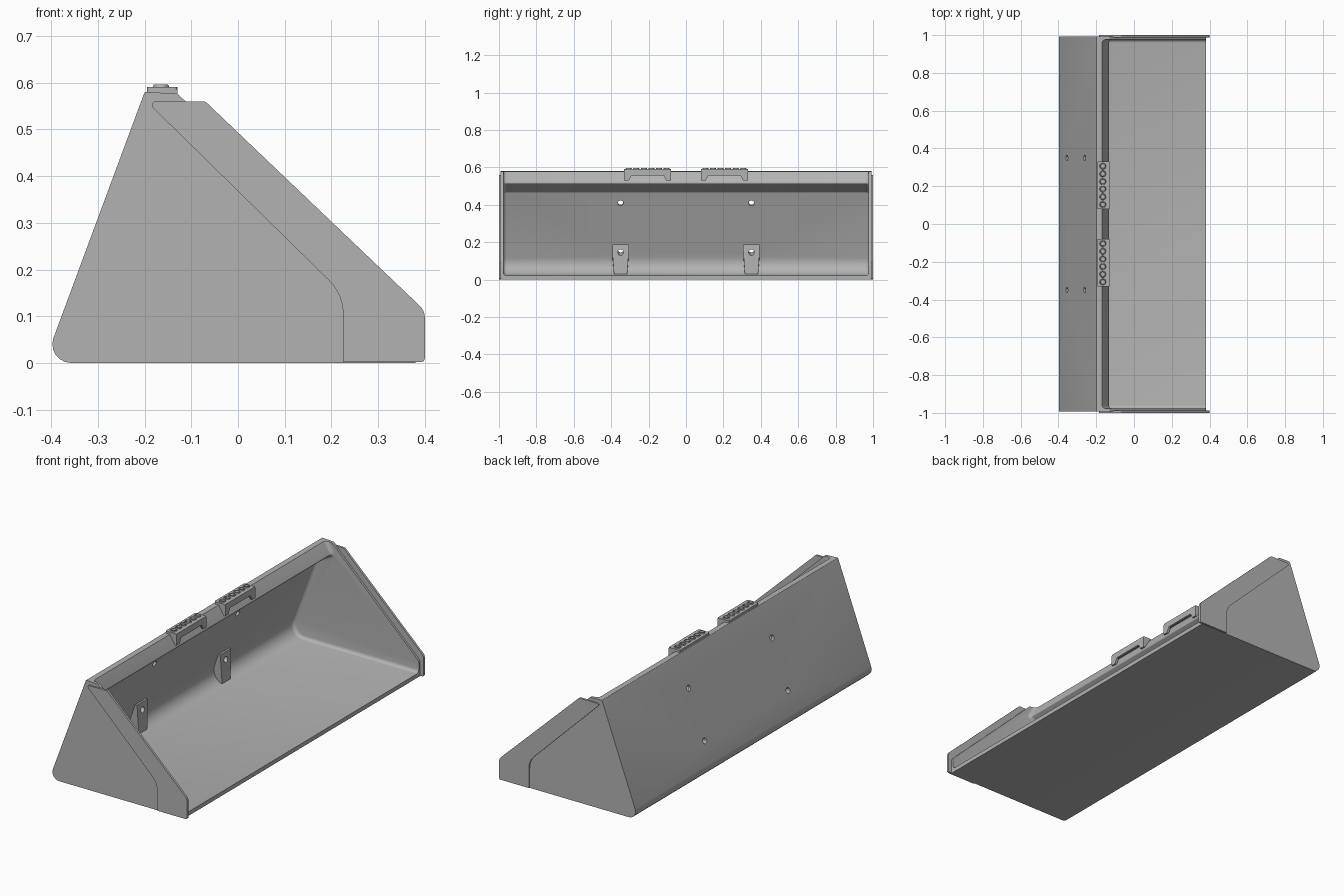
import bpy, bmesh, math
from mathutils import Vector

if "Cube" in bpy.data.objects:
    bpy.data.objects.remove(bpy.data.objects["Cube"])

steel = bpy.data.materials.new("grey_steel")
steel.diffuse_color = (0.45, 0.45, 0.45, 1)
steel.use_nodes = True
steel.node_tree.nodes["Principled BSDF"].inputs["Base Color"].default_value = steel.diffuse_color


def rounded(corners, steps=6):
    """Polygon from (u, v, radius) corners, with arcs where radius > 0."""
    out, n = [], len(corners)
    for i, (u, v, r) in enumerate(corners):
        p = Vector((u, v))
        if r == 0:
            out.append(p)
            continue
        a = (Vector(corners[i - 1][:2]) - p).normalized()
        b = (Vector(corners[(i + 1) % n][:2]) - p).normalized()
        half = a.angle(b) / 2
        t = r / math.tan(half)
        c = p + (a + b).normalized() * (r / math.sin(half))
        s, e = p + a * t - c, p + b * t - c
        ang = s.angle_signed(e)
        for k in range(steps + 1):
            f = -ang * k / steps
            out.append(c + Vector((s.x * math.cos(f) - s.y * math.sin(f),
                                   s.x * math.sin(f) + s.y * math.cos(f))))
    return out


def prism(name, pts, lo, hi, axis="y", bevel=0):
    """Extrude a profile: (x, z) along y, (y, z) along x, (x, y) along z."""
    place = {"y": lambda u, v, d: (u, d, v),
             "x": lambda u, v, d: (d, u, v),
             "z": lambda u, v, d: (u, v, d)}[axis]
    bm = bmesh.new()
    rings = [[bm.verts.new(place(p[0], p[1], d)) for p in pts] for d in (lo, hi)]
    caps = [bm.faces.new(r) for r in rings]
    n = len(pts)
    for i in range(n):
        j = (i + 1) % n
        bm.faces.new((rings[0][i], rings[0][j], rings[1][j], rings[1][i]))
    bmesh.ops.recalc_face_normals(bm, faces=bm.faces)
    if bevel:
        edges = {e for f in caps for e in f.edges}
        bmesh.ops.bevel(bm, geom=list(edges), offset=bevel, segments=4,
                        profile=0.5, affect="EDGES")
    return finish(name, bm)


def finish(name, bm):
    me = bpy.data.meshes.new(name)
    bm.to_mesh(me)
    bm.free()
    me.materials.append(steel)
    ob = bpy.data.objects.new(name, me)
    bpy.context.collection.objects.link(ob)
    return ob


def cylinder(name, centre, direction, radius, depth, sides=20):
    bm = bmesh.new()
    bmesh.ops.create_cone(bm, cap_ends=True, segments=sides, radius1=radius,
                          radius2=radius, depth=depth)
    rot = Vector(direction).to_track_quat("Z", "Y").to_matrix()
    bmesh.ops.rotate(bm, verts=bm.verts, matrix=rot)
    bmesh.ops.translate(bm, verts=bm.verts, vec=centre)
    return finish(name, bm)


def cut(target, cutters):
    bpy.context.view_layer.objects.active = target
    for c in cutters:
        m = target.modifiers.new("cut", "BOOLEAN")
        m.operation, m.solver, m.object = "DIFFERENCE", "EXACT", c
        bpy.ops.object.modifier_apply(modifier=m.name)


def wall_x(z):
    """Outer face of the sloping back wall."""
    return -0.415 + z * 0.3704


# Bucket shell: solid wedge hollowed by a cavity that leaves the top beam
shell = prism("bucket_shell", rounded([
    (-0.415, 0, 0.04), (0.38, 0, 0), (0.38, 0.082, 0.02),
    (-0.13, 0.577, 0.006), (-0.2, 0.58, 0.003)]), -0.992, 0.992)
cavity = prism("cavity_cutter", rounded([
    (wall_x(0.022) + 0.017, 0.022, 0.07), (0.7, 0.022, 0), (0.7, 0.7, 0),
    (-0.244, 0.7, 0), (-0.13, 0.515, 0.008),
    (wall_x(0.47) + 0.017, 0.468, 0.012)]), -0.977, 0.977, bevel=0.018)
cut(shell, [cavity])

# Lower mounting brackets, narrower at the foot
brackets = []
for s in (-1, 1):
    b = prism("mounting_bracket", [
        (-0.342, 0.187), (-0.318, 0.187), (-0.316, 0.15),
        (-0.314, 0.03), (-0.36, 0.035), (-0.36, 0.13)],
        s * 0.35 - 0.044, s * 0.35 + 0.044)
    for v in b.data.vertices:
        if v.co.z < 0.1:
            v.co.y = s * 0.35 + (v.co.y - s * 0.35) * 0.8
    brackets.append(b)

# Bolt holes through the back wall and brackets
holes = [cylinder("bolt_hole_cutter", (wall_x(z), s * 0.35, z),
                  (0.3704 * -2.7, 0, 0.3704), 0.015, 0.16)
         for s in (-1, 1) for z in (0.16, 0.415)]
cut(shell, holes)
for b in brackets:
    cut(b, holes)

# Reinforcing side cutters on both ends
cutter_shape = rounded([
    (-0.196, 0.56, 0.008), (-0.07, 0.56, 0.012), (0.4, 0.112, 0.035),
    (0.4, 0.002, 0.008), (0.225, 0.002, 0), (0.225, 0.147, 0.1)])
for s in (-1, 1):
    prism("side_cutter", cutter_shape, *sorted((s * 0.988, s * 1.0)))

# Step treads on the top beam
trash = [cavity] + holes
for s in (-1, 1):
    yc = s * 0.205
    ys = [yc + (i - 2.5) * 0.0405 for i in range(6)]
    tread = prism("step_tread", rounded([
        (-0.195, yc - 0.126, 0.006), (-0.13, yc - 0.126, 0.006),
        (-0.13, yc + 0.126, 0.006), (-0.195, yc + 0.126, 0.006)], 3),
        0.578, 0.591, "z")
    studs = [cylinder("stud_hole_cutter", (-0.165, y, 0.59), (0, 0, 1), 0.011, 0.016)
             for y in ys]
    cut(tread, studs)
    trash += studs
    # Raised grip rings
    for y in ys:
        bm = bmesh.new()
        n, loops = 20, []
        for r, z in ((0.018, 0.589), (0.0155, 0.596), (0.0125, 0.596), (0.011, 0.589)):
            loops.append([bm.verts.new((-0.165 + r * math.cos(k * math.tau / n),
                                        y + r * math.sin(k * math.tau / n), z))
                          for k in range(n)])
        for a, b in zip(loops, loops[1:]):
            for k in range(n):
                j = (k + 1) % n
                bm.faces.new((a[k], a[j], b[j], b[k]))
        finish("grip_ring", bm)
    # Front plate with a hand slot, and end cheeks
    prism("step_front", [(yc + a, z) for a, z in (
        (-0.126, 0.53), (-0.1, 0.53), (-0.085, 0.558), (0.085, 0.558),
        (0.1, 0.53), (0.126, 0.53), (0.126, 0.585), (0.12, 0.591),
        (-0.12, 0.591), (-0.126, 0.585))], -0.142, -0.13, "x")
    for e in (-1, 1):
        y0, y1 = sorted((yc + e * 0.126, yc + e * 0.114))
        prism("step_cheek", [(-0.19, 0.58), (-0.132, 0.585),
                             (-0.132, 0.532), (-0.15, 0.53)], y0, y1)

for ob in trash:
    bpy.data.objects.remove(ob, do_unlink=True)

# Smooth the rounded corners, keep folds sharp
bpy.ops.object.select_all(action="DESELECT")
for ob in bpy.context.scene.objects:
    ob.select_set(True)
bpy.context.view_layer.objects.active = shell
bpy.ops.object.shade_smooth_by_angle(angle=math.radians(30))
